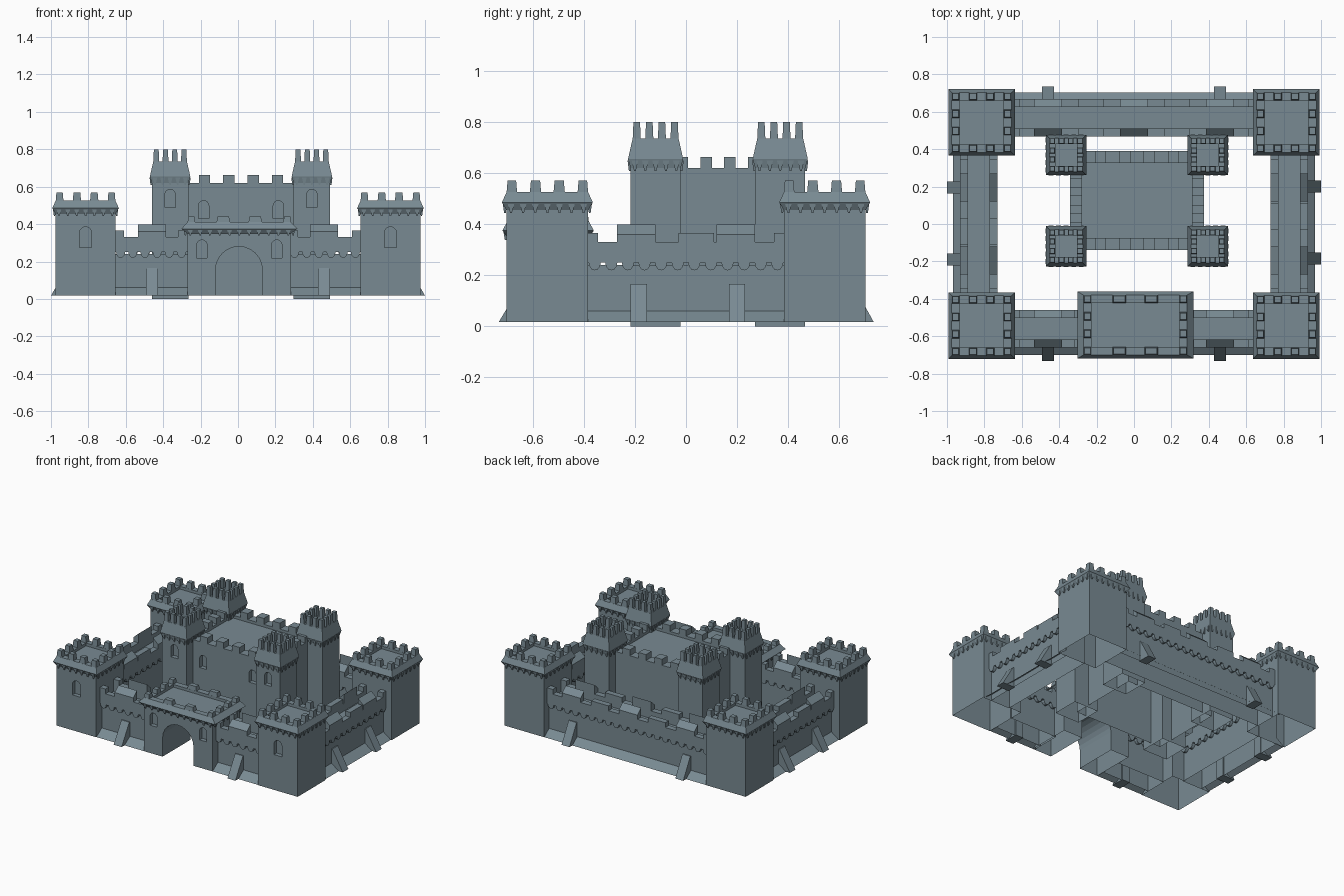
import bpy, bmesh, math
from mathutils import Matrix, Vector

cube = bpy.data.objects.get("Cube")
if cube:
    bpy.data.objects.remove(cube)

STONE = (0.19, 0.255, 0.29, 1)
stone = bpy.data.materials.new("slate_stone")
stone.use_nodes = True
stone.diffuse_color = STONE
stone.node_tree.nodes["Principled BSDF"].inputs["Base Color"].default_value = STONE

GROUND = 0.017


def finish(bm, name, angle=0):
    bm.transform(Matrix.Rotation(math.radians(angle), 4, "Z"))
    bmesh.ops.recalc_face_normals(bm, faces=bm.faces)
    mesh = bpy.data.meshes.new(name)
    bm.to_mesh(mesh)
    bm.free()
    mesh.materials.append(stone)
    obj = bpy.data.objects.new(name, mesh)
    bpy.context.collection.objects.link(obj)
    return obj


def open_bottom(bm):
    """Remove the faces resting on the ground, leaving a hollow shell."""
    low = [f for f in bm.faces if all(v.co.z < GROUND + 0.001 for v in f.verts)]
    bmesh.ops.delete(bm, geom=low, context="FACES")


def loft(bm, cx, cy, rings):
    """Stack of rectangles (half x, half y, z) joined into a closed solid."""
    loops = []
    for hx, hy, z in rings:
        loops.append([bm.verts.new((cx + sx * hx, cy + sy * hy, z))
                      for sx, sy in ((-1, -1), (1, -1), (1, 1), (-1, 1))])
    for a, b in zip(loops, loops[1:]):
        for i in range(4):
            j = (i + 1) % 4
            bm.faces.new((a[i], a[j], b[j], b[i]))
    bm.faces.new(loops[0][::-1])
    bm.faces.new(loops[-1])


def prism(bm, points, push):
    """Flat outline pushed along a vector."""
    push = Vector(push)
    a = [bm.verts.new(p) for p in points]
    b = [bm.verts.new(Vector(p) + push) for p in points]
    n = len(a)
    bm.faces.new(a[::-1])
    bm.faces.new(b)
    for i in range(n):
        j = (i + 1) % n
        bm.faces.new((a[i], a[j], b[j], b[i]))


def box(bm, x0, x1, y0, y1, z0, z1):
    loft(bm, (x0 + x1) / 2, (y0 + y1) / 2,
         [((x1 - x0) / 2, (y1 - y0) / 2, z) for z in (z0, z1)])


def merlons(bm, cx, cy, hx, hy, nx, ny, w, t, z0, z1, top=1.0):
    """Battlements round the edge of a rectangle, corners included."""
    for i in range(nx):
        for j in range(ny):
            ex, ey = i in (0, nx - 1), j in (0, ny - 1)
            if ex or ey:
                x = cx + (hx - t / 2) * (2 * i / (nx - 1) - 1)
                y = cy + (hy - t / 2) * (2 * j / (ny - 1) - 1)
                sx, sy = (t if ex else w[0]) / 2, (t if ey else w[1]) / 2
                loft(bm, x, y, [(sx, sy, z0 - 0.005), (sx * top, sy * top, z1)])


def corbels(bm, cx, cy, hx, hy, nx, ny, w, z0, z1):
    """Pointed brackets under an overhanging cap."""
    for s in (-1, 1):
        for i in range(nx):
            x = cx + hx * ((2 * i + 1) / nx - 1)
            loft(bm, x, cy + s * hy, [(w / 8, w / 8, z0), (w / 2, w / 3, z1)])
        for i in range(ny):
            y = cy + hy * ((2 * i + 1) / ny - 1)
            loft(bm, cx + s * hx, y, [(w / 8, w / 8, z0), (w / 3, w / 2, z1)])


def arch(bm, x, y, half, z0, z1, depth):
    """Round-headed opening solid reaching from y - 0.02 to y + depth."""
    spring = z1 - half
    pts = [(x - half, y - 0.02, z0), (x + half, y - 0.02, z0)]
    for k in range(13):
        a = math.pi * k / 12
        pts.append((x + half * math.cos(a), y - 0.02, spring + half * math.sin(a)))
    prism(bm, pts, (0, depth + 0.02, 0))


def hollow_with_openings(obj, openings):
    for args in openings:
        bm = bmesh.new()
        arch(bm, *args)
        cutter = finish(bm, "opening_cutter")
        cutter.hide_render = True
        mod = obj.modifiers.new("opening", "BOOLEAN")
        mod.operation, mod.solver, mod.object = "DIFFERENCE", "EXACT", cutter
        bpy.context.view_layer.objects.active = obj
        bpy.ops.object.modifier_apply(modifier=mod.name)
        bpy.data.objects.remove(cutter)
    bm = bmesh.new()
    bm.from_mesh(obj.data)
    open_bottom(bm)
    bm.to_mesh(obj.data)
    bm.free()


def tower(name, cx, cy, hx, hy, base, z, fx, fy, lip, w, t, nc, openings):
    """Shaft with flared cap; z = shaft top, widest, parapet, floor, merlon top."""
    shaft, wide, para, floor, top = z
    px, py = hx - lip, hy - lip
    bm = bmesh.new()
    loft(bm, cx, cy, [(hx, hy, base), (hx, hy, shaft),
                      (hx + fx, hy + fy, wide), (px, py, para),
                      (px - t, py - t, para), (px - t, py - t, floor)])
    hollow_with_openings(finish(bm, name), openings)
    bm = bmesh.new()
    merlons(bm, cx, cy, px, py, 4, 4, w, t, para, top, 0.8)
    corbels(bm, cx, cy, hx + fx / 3, hy + fy / 3, nc[0], nc[1], 0.026,
            shaft - 0.012, wide - 0.005)
    finish(bm, name + "_battlements")


# Corner towers
for sx, side in ((-1, "right"), (1, "left")):
    for sy, end in ((-1, "front"), (1, "back")):
        x, y = sx * 0.815, sy * 0.543
        hole = [(x, y - 0.16, 0.032, 0.275, 0.385, 0.03)] if sy < 0 else []
        tower(f"{end}_{side}_corner_tower", x, y, 0.16, 0.16, GROUND,
              (0.455, 0.485, 0.525, 0.505, 0.57), 0.018, 0.018, 0.0,
              (0.045, 0.045), 0.042, (7, 7), hole)

# Gatehouse with a passage through it
tower("gatehouse", 0.007, -0.54, 0.277, 0.16, GROUND,
      (0.35, 0.375, 0.41, 0.39, 0.44), 0.033, 0.019, 0.0,
      (0.075, 0.045), 0.042, (11, 7),
      [(0.005, -0.71, 0.125, -0.05, 0.28, 0.4)] +
      [(0.007 + s * 0.2, -0.70, 0.028, 0.22, 0.315, 0.03) for s in (-1, 1)])

# Keep
KX, KY, KHX, KHY = 0.016, 0.125, 0.358, 0.265
bm = bmesh.new()
loft(bm, KX, KY, [(KHX, KHY, GROUND), (KHX, KHY, 0.62), (KHX - 0.065, KHY - 0.065, 0.62),
                  (KHX - 0.065, KHY - 0.065, 0.60)])
hollow_with_openings(finish(bm, "keep"), [
    (KX + s * 0.2, KY - KHY, 0.028, 0.43, 0.525, 0.03) for s in (-1, 1)])
bm = bmesh.new()
merlons(bm, KX, KY, KHX, KHY, 6, 6, (0.06, 0.045), 0.065, 0.62, 0.663)
finish(bm, "keep_battlements")

# Keep turrets
for sx, side in ((-1, "right"), (1, "left")):
    for sy, end in ((-1, "front"), (1, "back")):
        x, y = KX + sx * 0.379, KY + sy * 0.244
        hole = [(x, y - 0.098, 0.028, 0.49, 0.585, 0.03)] if sy < 0 else []
        tower(f"{end}_{side}_keep_turret", x, y, 0.098, 0.098, 0.0,
              (0.62, 0.655, 0.735, 0.70, 0.80), 0.01, 0.01, 0.008,
              (0.032, 0.032), 0.032, (5, 5), hole)


# Curtain walls, laid out along x with the outside toward -y, then turned
def wall(name, angle, x0, x1, outer, foot, tall, low, buttresses):
    inner = outer - 0.2
    yo, yi = -outer, -inner
    t, inset = 0.042, 0.022
    bm = bmesh.new()
    box(bm, x0, x1, yo + inset, yi - inset, GROUND, 0.24)
    # Sloping plinth at the foot
    prism(bm, [(x0, yo + inset, 0.06), (x0, yo + inset, GROUND), (x0, -foot, GROUND)],
          (x1 - x0, 0, 0))
    open_bottom(bm)
    # Walkway and the two parapets
    box(bm, x0, x1, yo, yi, 0.25, 0.275)
    box(bm, x0, x1, yo, yo + t, 0.25, 0.33)
    box(bm, x0, x1, yi - t, yi, 0.25, 0.33)
    # Merlons: tall ones slope outward, low ones are flat
    for edge, back in ((yo, yo + t), (yi, yi - t)):
        for c in tall:
            prism(bm, [(c - 0.075, edge, 0.325), (c - 0.075, edge, 0.36),
                       (c - 0.075, back, 0.398), (c - 0.075, back, 0.325)],
                  (0.15, 0, 0))
        for c, w in low:
            box(bm, c - w / 2, c + w / 2, min(edge, back), max(edge, back), 0.325, 0.365)
    # Rounded brackets carrying the overhang
    n = round((x1 - x0) / 0.067)
    for i in range(n):
        c = x0 + (i + 0.5) * (x1 - x0) / n
        for y in (yo, yi - 0.03):
            pts = [(c + 0.024 * math.cos(a), y, 0.251 - 0.032 * math.sin(a))
                   for a in (math.pi * k / 6 for k in range(7))]
            prism(bm, pts, (0, 0.03, 0))
    # Leaning buttresses
    for c in buttresses:
        prism(bm, [(c - 0.032, -foot - 0.033, GROUND), (c - 0.032, yo + 0.03, GROUND),
                   (c - 0.032, yo + 0.03, 0.165), (c - 0.032, yo + 0.015, 0.165)],
              (0.064, 0, 0))
    finish(bm, name, angle)


for s, side in ((-1, "right"), (1, "left")):
    a, b = sorted((s * 0.27, s * 0.66))
    wall(f"front_{side}_wall", 0, a, b, 0.66, 0.70, [s * 0.46],
         [(s * 0.635, 0.05), (s * 0.295, 0.05)], [s * 0.46])
    wall(f"{side}_wall", s * 90, -0.39, 0.39, 0.93, 0.967, [-0.195, 0.195],
         [(-0.365, 0.04), (0.04, 0.14), (0.365, 0.04)], [s * 0.005 - 0.19, s * 0.005 + 0.195])
wall("back_wall", 180, -0.66, 0.66, 0.668, 0.702, [-0.46, 0, 0.46],
     [(-0.635, 0.05), (-0.23, 0.14), (0.23, 0.14), (0.635, 0.05)], [-0.46, 0.46])
